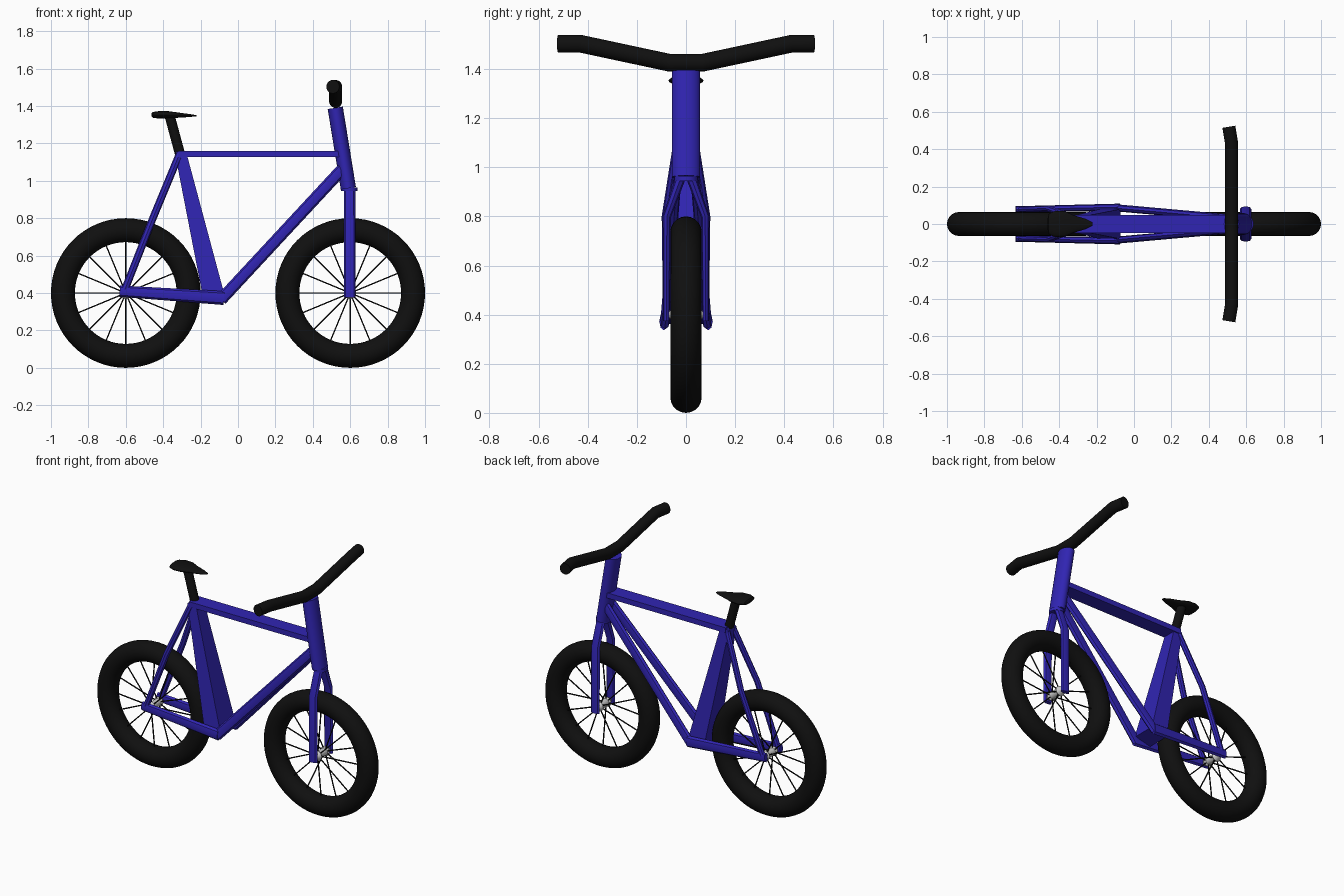
import bpy, bmesh, math
from mathutils import Vector

if "Cube" in bpy.data.objects:
    bpy.data.objects.remove(bpy.data.objects["Cube"])


def material(name, col):
    m = bpy.data.materials.new(name)
    m.diffuse_color = (*col, 1)
    m.use_nodes = True
    m.node_tree.nodes["Principled BSDF"].inputs["Base Color"].default_value = m.diffuse_color
    return m


BLUE = material("frame_blue", (0.03, 0.018, 0.45))
BLACK = material("rubber_black", (0.005, 0.005, 0.005))


def finish(name, bm, mat=None, smooth=35):
    bmesh.ops.recalc_face_normals(bm, faces=bm.faces)
    me = bpy.data.meshes.new(name)
    bm.to_mesh(me)
    bm.free()
    ob = bpy.data.objects.new(name, me)
    bpy.context.collection.objects.link(ob)
    if mat:
        me.materials.append(mat)
    if smooth:
        bpy.ops.object.select_all(action='DESELECT')
        ob.select_set(True)
        bpy.context.view_layer.objects.active = ob
        bpy.ops.object.shade_smooth_by_angle(angle=math.radians(smooth))
    return ob


def add_tube(bm, pts, sizes, sides=12, ref=(0, 1, 0)):
    """Loft along pts; sizes = half widths (along ref, across ref). Four sides gives a box."""
    pts = [Vector(p) for p in pts]
    if isinstance(sizes, tuple):
        sizes = [sizes] * len(pts)
    k, off = (math.sqrt(2), math.pi / 4) if sides == 4 else (1, 0)
    rings = []
    for i, p in enumerate(pts):
        t = Vector()
        if i:
            t += (p - pts[i - 1]).normalized()
        if i < len(pts) - 1:
            t += (pts[i + 1] - p).normalized()
        t.normalize()
        u = Vector(ref)
        u = (u - t * u.dot(t)).normalized()
        v = t.cross(u)
        a, b = sizes[i]
        rings.append([bm.verts.new(p + u * a * k * math.cos(off + math.tau * j / sides)
                                   + v * b * k * math.sin(off + math.tau * j / sides))
                      for j in range(sides)])
    for r, s in zip(rings, rings[1:]):
        for j in range(sides):
            n = (j + 1) % sides
            bm.faces.new((r[j], r[n], s[n], s[j]))
    bm.faces.new(rings[0])
    bm.faces.new(rings[-1])


def tube(name, pts, sizes, sides=12, mat=BLUE, ref=(0, 1, 0)):
    bm = bmesh.new()
    add_tube(bm, pts, sizes, sides, ref)
    return finish(name, bm, mat)


def pair(name, pts, sizes, sides=12):
    for side, s in (("left", 1), ("right", -1)):
        tube(f"{side}_{name}", [(x, y * s, z) for x, y, z in pts], sizes, sides)


# Wheels: tyre, hub and alternating spokes
for name, cx in (("rear", -0.6), ("front", 0.6)):
    bpy.ops.mesh.primitive_torus_add(major_radius=0.336, minor_radius=0.064, major_segments=64,
                                     minor_segments=20, location=(cx, 0, 0.4),
                                     rotation=(math.pi / 2, 0, 0))
    tyre = bpy.context.object
    tyre.name = name + "_tyre"
    tyre.data.materials.append(BLACK)
    bpy.ops.object.shade_smooth()
    tube(name + "_hub", [(cx, y, 0.4) for y in (-0.07, -0.04, -0.03, 0.03, 0.04, 0.07)],
         [(r, r) for r in (0.014, 0.032, 0.024, 0.024, 0.032, 0.014)], 16, None, (1, 0, 0))
    bm = bmesh.new()
    for i in range(16):
        a = math.tau * i / 16
        y = 0.035 if i % 2 else -0.035
        add_tube(bm, [(cx + r * math.cos(a), yy, 0.4 + r * math.sin(a))
                      for r, yy in ((0.02, y), (0.29, 0))], (0.004, 0.004), 6)
    finish(name + "_spokes", bm, BLACK)

# Frame
tube("seat_tube", [(-0.307, 0, 1.15), (-0.128, 0, 0.375)], [(0.04, 0.03), (0.08, 0.058)], 4)
tube("top_tube", [(-0.32, 0, 1.143), (0.55, 0, 1.143)], (0.048, 0.017), 4)
tube("head_tube", [(0.52, 0, 1.39), (0.59, 0, 0.96)], (0.058, 0.041), 24)
tube("head_collar", [(0.595, 0, 0.965), (0.595, 0, 0.945)], (0.047, 0.044), 24)
pair("down_tube", [(0.56, 0.028, 1.065), (-0.09, 0.086, 0.365)], (0.019, 0.032), 8)
pair("chain_stay", [(-0.632, 0.078, 0.41), (-0.075, 0.09, 0.373)], [(0.017, 0.03), (0.019, 0.037)], 8)
pair("seat_stay", [(-0.31, 0.028, 1.15), (-0.455, 0.083, 0.8), (-0.61, 0.078, 0.405)],
     (0.016, 0.02), 8)

# Fork: legs spread from the crown, then run straight to the axle
pair("fork_leg", [(0.597, 0.022, 0.955), (0.597, 0.078, 0.8), (0.597, 0.08, 0.375)],
     [(0.02, 0.03), (0.017, 0.031), (0.014, 0.031)], 8)

# Handlebar
half = [(0.507, 0.52, 1.503), (0.522, 0.43, 1.503), (0.522, 0.065, 1.425)]
tube("handlebar", half + [(x, -y, z) for x, y, z in reversed(half)],
     (0.035, 0.036), 20, BLACK, (1, 0, 0))

# Seat post and saddle
tube("seat_post", [(-0.312, 0, 1.15), (-0.366, 0, 1.35)], (0.028, 0.027), 16, BLACK)
tube("saddle", [(-0.462, 0, 1.351), (-0.455, 0, 1.352), (-0.42, 0, 1.353), (-0.37, 0, 1.353),
                (-0.32, 0, 1.351), (-0.26, 0, 1.349), (-0.222, 0, 1.348)],
     [(0.03, 0.008), (0.055, 0.016), (0.071, 0.02), (0.068, 0.019), (0.046, 0.014),
      (0.028, 0.008), (0.01, 0.003)], 20, BLACK)
